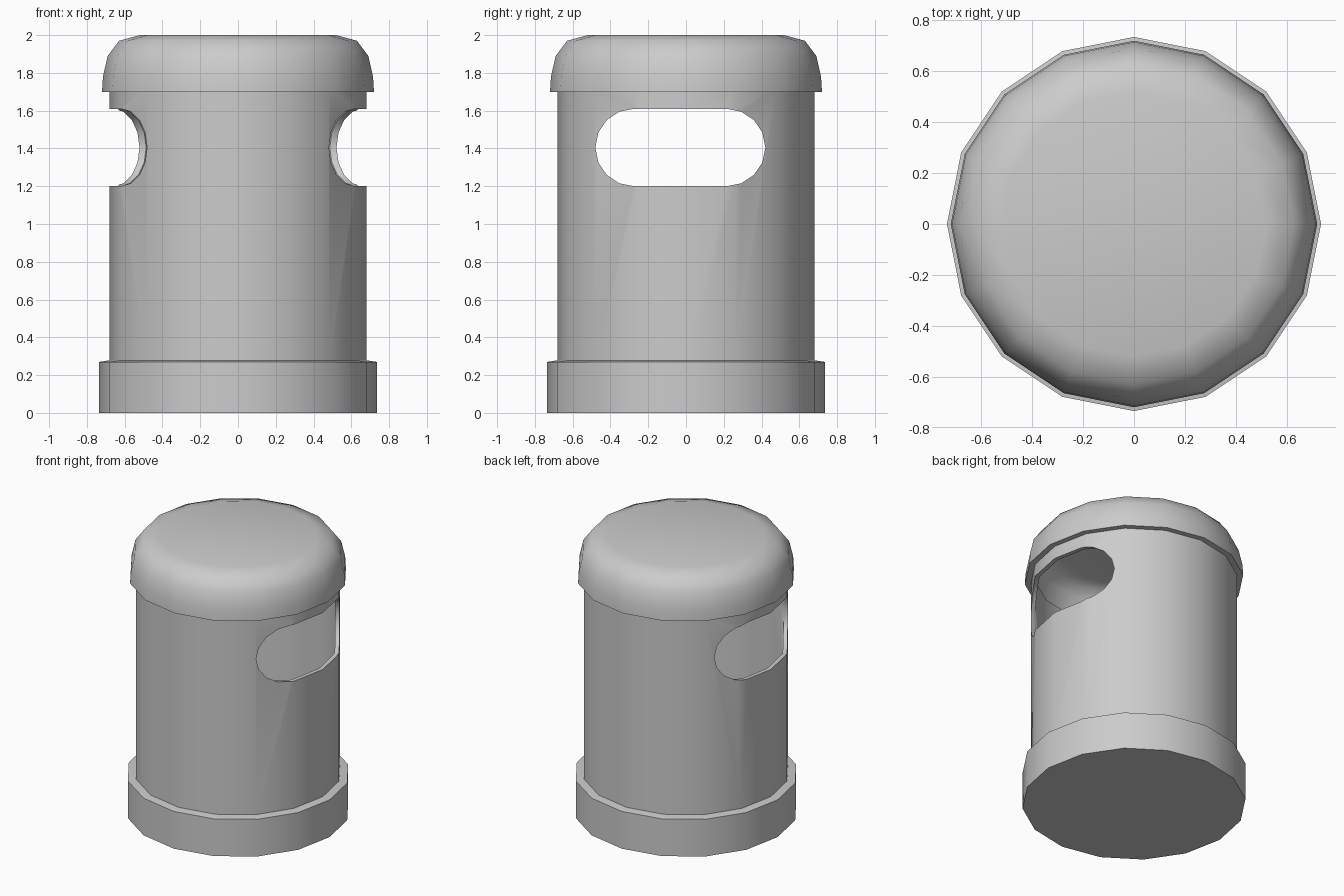
import bpy, bmesh, math

if "Cube" in bpy.data.objects:
    bpy.data.objects.remove(bpy.data.objects["Cube"])

SIDES = 16


def finish(obj, angle=40):
    bpy.ops.object.select_all(action='DESELECT')
    obj.select_set(True)
    bpy.context.view_layer.objects.active = obj
    bpy.ops.object.shade_smooth_by_angle(angle=math.radians(angle))


def make_object(name, bm):
    bmesh.ops.recalc_face_normals(bm, faces=bm.faces)
    mesh = bpy.data.meshes.new(name)
    bm.to_mesh(mesh)
    bm.free()
    obj = bpy.data.objects.new(name, mesh)
    bpy.context.collection.objects.link(obj)
    return obj


def lathe(name, profile, closed=False):
    """Revolve (radius, z) points; an open profile gets flat end caps."""
    bm = bmesh.new()
    rings = []
    for r, z in profile:
        rings.append([bm.verts.new((r * math.cos(2 * math.pi * i / SIDES),
                                    r * math.sin(2 * math.pi * i / SIDES), z))
                      for i in range(SIDES)])
    pairs = list(zip(rings, rings[1:]))
    if closed:
        pairs.append((rings[-1], rings[0]))
    else:
        bm.faces.new(rings[0])
        bm.faces.new(rings[-1])
    for a, b in pairs:
        for i in range(SIDES):
            j = (i + 1) % SIDES
            bm.faces.new((a[i], a[j], b[j], b[i]))
    return make_object(name, bm)


# Base plinth with a slightly sloped ledge
base = lathe("base", [(0.735, 0), (0.735, 0.27), (0.67, 0.28)])

# Thin-walled hollow body
body = lathe("body", [(0.68, 0.26), (0.68, 1.72), (0.65, 1.72), (0.65, 0.26)], closed=True)

# Hollow rounded lid: outer dome, lip, inner dome
lid = lathe("lid", [(0.52, 1.96), (0.60, 1.935), (0.65, 1.87), (0.665, 1.77), (0.665, 1.70),
                    (0.72, 1.70), (0.715, 1.78), (0.69, 1.89), (0.63, 1.97), (0.52, 2.0)])

# Stadium-shaped slot cutter running through the body along x
bm = bmesh.new()
outline = []
for centre, start in ((0.215, -90), (-0.275, 90)):
    for k in range(9):
        a = math.radians(start + k * 22.5)
        outline.append((centre + 0.205 * math.cos(a), 1.405 + 0.205 * math.sin(a)))
left, right = [[bm.verts.new((x, y, z)) for y, z in outline] for x in (-1, 1)]
bm.faces.new(left)
bm.faces.new(right)
for i in range(len(outline)):
    j = (i + 1) % len(outline)
    bm.faces.new((left[i], left[j], right[j], right[i]))
cutter = make_object("slot_cutter", bm)
cutter.hide_render = True
cutter.hide_set(True)

# Cut the two openings
cut = body.modifiers.new("slots", 'BOOLEAN')
cut.operation = 'DIFFERENCE'
cut.solver = 'EXACT'
cut.object = cutter
bpy.context.view_layer.objects.active = body
bpy.ops.object.modifier_apply(modifier=cut.name)
bpy.data.objects.remove(cutter, do_unlink=True)

for part in (base, body, lid):
    finish(part)
